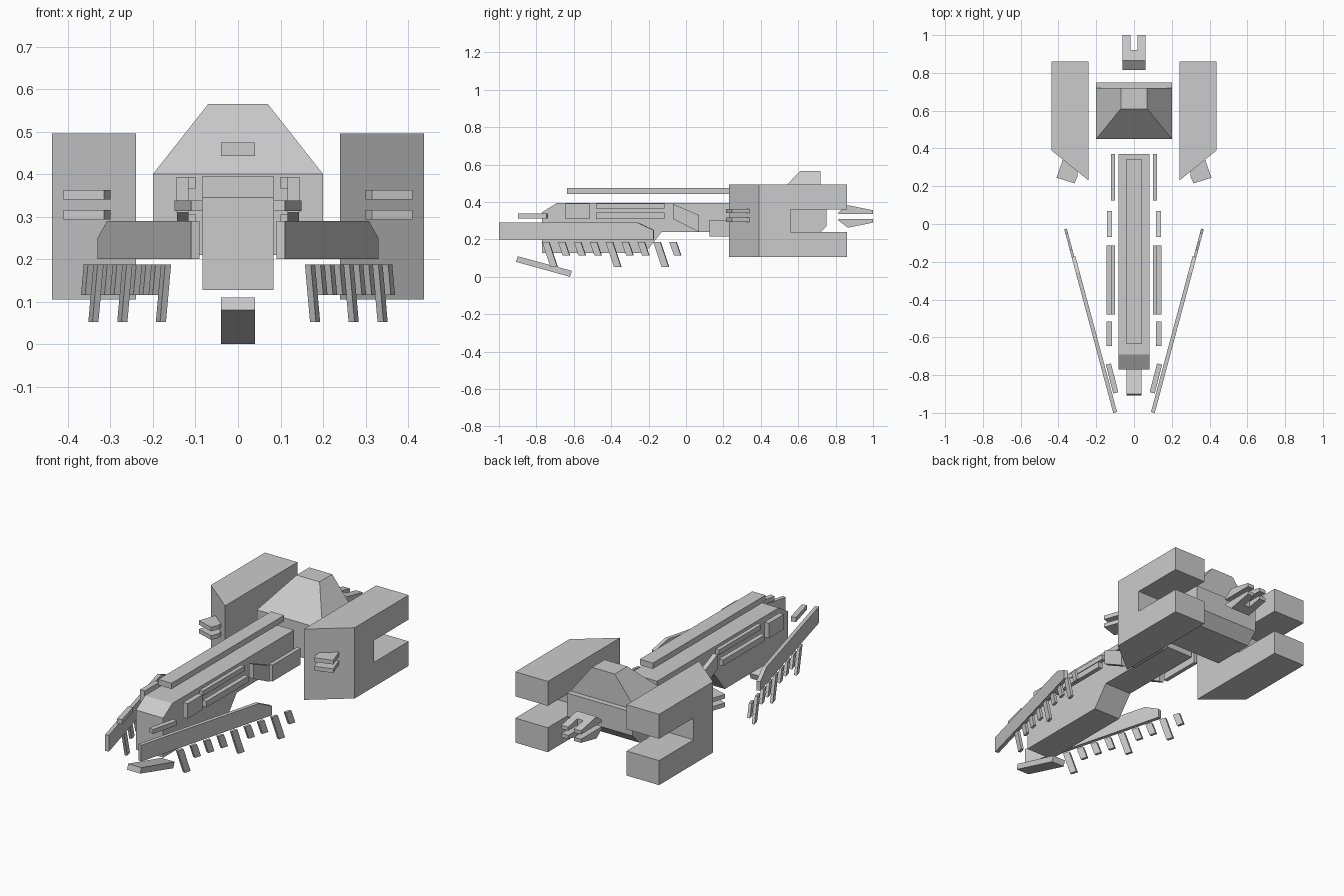
import bpy, bmesh

if "Cube" in bpy.data.objects:
    bpy.data.objects.remove(bpy.data.objects["Cube"])


def finish(name, bm, mirror=False):
    bmesh.ops.recalc_face_normals(bm, faces=bm.faces)
    me = bpy.data.meshes.new(name)
    bm.to_mesh(me)
    bm.free()
    ob = bpy.data.objects.new(name, me)
    bpy.context.collection.objects.link(ob)
    if mirror:
        ob.modifiers.new("mirror", 'MIRROR')
    return ob


def loft(name, a, b, mirror=False):
    """Solid between two matching loops of 3D points."""
    bm = bmesh.new()
    va, vb = [bm.verts.new(p) for p in a], [bm.verts.new(p) for p in b]
    bm.faces.new(va)
    bm.faces.new(vb)
    n = len(va)
    for i in range(n):
        j = (i + 1) % n
        bm.faces.new((va[i], va[j], vb[j], vb[i]))
    return finish(name, bm, mirror)


def side(name, x0, x1, prof, mirror=False):
    """Side profile (y, z) extruded across x."""
    return loft(name, [(x0, y, z) for y, z in prof],
                [(x1, y, z) for y, z in prof], mirror)


def plan(name, z0, z1, pts, mirror=False):
    """Plan outline (x, y) extruded up z."""
    return loft(name, [(x, y, z0) for x, y in pts],
                [(x, y, z1) for x, y in pts], mirror)


def rect(a0, a1, b0, b1):
    return [(a0, b0), (a1, b0), (a1, b1), (a0, b1)]


# main hull with chamfered nose and stepped belly
side("hull", -0.083, 0.083, [(-0.77, 0.127), (-0.77, 0.345), (-0.69, 0.395),
                             (0.37, 0.395), (0.37, 0.24), (-0.13, 0.24), (-0.22, 0.127)])
side("top_rail", -0.04, 0.04, rect(-0.635, 0.345, 0.442, 0.474))
side("chin_plate", -0.04, 0.04, [(-0.9, 0.11), (-0.908, 0.08), (-0.62, 0.0), (-0.61, 0.032)])

# rear block and the tower on it
side("rear_block", -0.2, 0.2, [(0.45, 0.4), (0.75, 0.4), (0.75, 0.27), (0.69, 0.21), (0.45, 0.21)])
loft("tower", [(x, y, 0.4) for x, y in rect(-0.2, 0.2, 0.45, 0.72)],
     [(x, y, 0.565) for x, y in rect(-0.07, 0.07, 0.61, 0.72)])

# side engines: C-shaped profile, slanted front
c_shape = [(0.86, 0.495), (0.86, 0.36), (0.56, 0.36), (0.56, 0.24), (0.86, 0.24), (0.86, 0.105)]
loft("engine", [(0.24, y, z) for y, z in c_shape + [(0.23, 0.105), (0.23, 0.495)]],
     [(0.438, y, z) for y, z in c_shape + [(0.39, 0.105), (0.39, 0.495)]], True)
for i, z in enumerate((0.293, 0.34)):
    plan(f"engine_fin_{i}", z, z + 0.023,
         [(0.30, 0.29), (0.30, 0.25), (0.315, 0.215), (0.41, 0.245), (0.375, 0.345)], True)

# hull side panels
side("rear_panel", 0.1, 0.122, rect(0.125, 0.37, 0.215, 0.305), True)
side("slanted_panel", 0.117, 0.143, [(-0.07, 0.39), (-0.07, 0.31), (0.07, 0.24), (0.07, 0.33)], True)
side("upper_bar", 0.1, 0.122, rect(-0.48, -0.115, 0.366, 0.393), True)
side("lower_bar", 0.12, 0.145, rect(-0.48, -0.115, 0.31, 0.343), True)
side("front_panel", 0.117, 0.145, rect(-0.645, -0.515, 0.31, 0.393), True)
plan("nose_bar", 0.313, 0.338, [(0.083, -0.89), (0.11, -0.897), (0.149, -0.745), (0.122, -0.738)], True)


def arm_prism(name, prof, thick):
    """Profile (y, z) laid on the outward-angled arm line."""
    def line(y):
        return 0.11 + 0.267 * (y + 1)
    loft(name, [(line(y), y, z) for y, z in prof],
         [(line(y) - thick, y + thick * 0.25, z) for y, z in prof], True)


# angled front arms and hanging teeth
arm_prism("arm", [(-1.0, 0.2), (-1.0, 0.29), (-0.26, 0.29), (-0.175, 0.25), (-0.175, 0.2)], 0.02)
for i in range(9):
    y = -0.77 + i * 0.085
    bottom, shift = (0.052, 0.045) if i in (0, 4, 7) else (0.115, 0.025)
    arm_prism(f"tooth_{i}", [(y, 0.187), (y + 0.037, 0.187),
                             (y + 0.037 + shift, bottom), (y + shift, bottom)], 0.014)

# rear fork: two tapered blades with a central slot
for name, s in (("upper", 1), ("lower", -1)):
    def blade(y_end, z_end):
        pts = [(0.815, 0.013), (0.815, 0.022), (0.865, 0.06), (y_end, z_end), (y_end, 0.013)]
        return [(y, 0.323 + s * z) for y, z in pts]
    side(f"fork_{name}_prong", 0.018, 0.06, blade(1.0, 0.033), True)
    side(f"fork_{name}_web", -0.018, 0.018, blade(0.92, 0.049))
